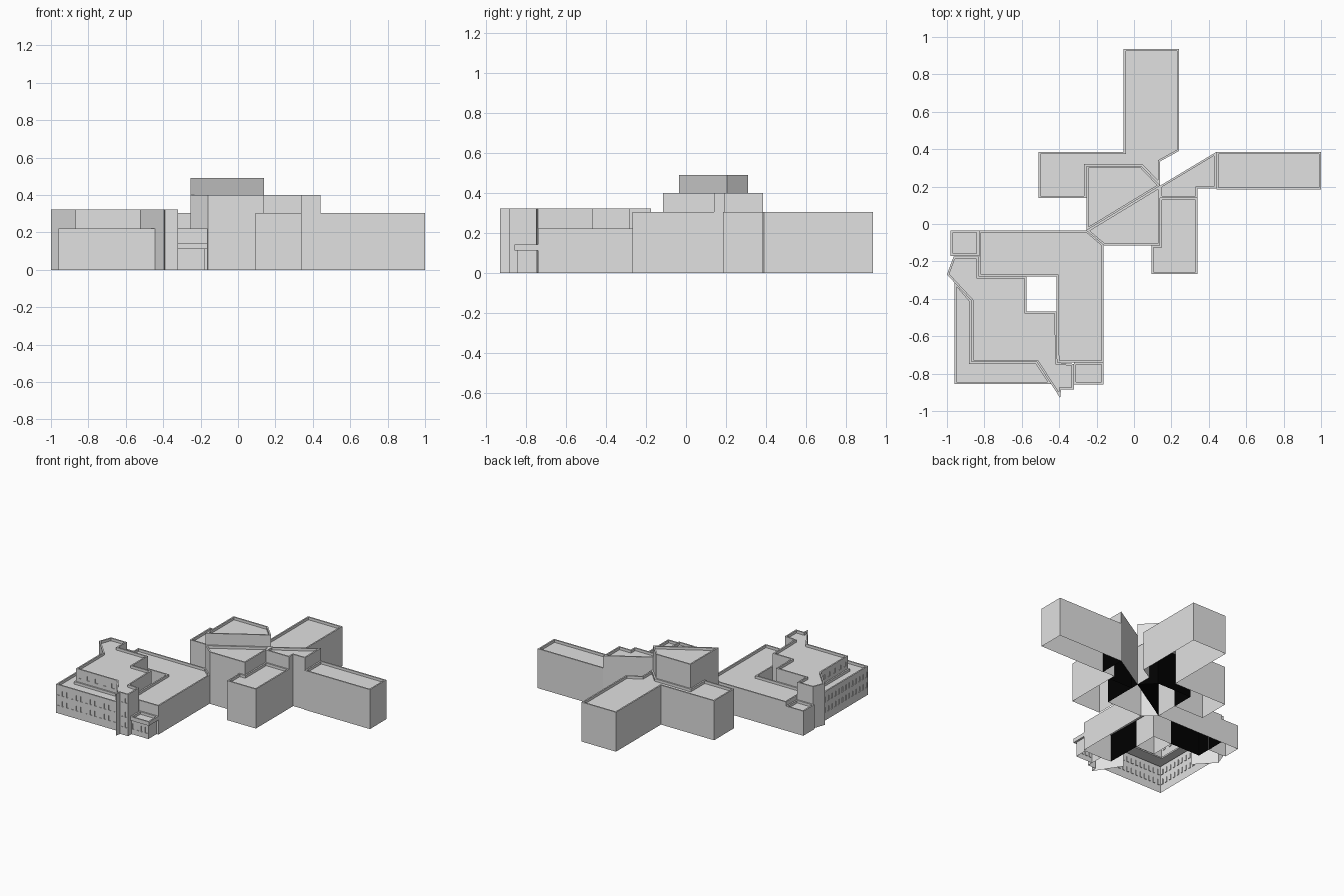
import bpy, bmesh
from mathutils import Vector

if "Cube" in bpy.data.objects:
    bpy.data.objects.remove(bpy.data.objects["Cube"])

stone = bpy.data.materials.new("light_grey")
stone.diffuse_color = (0.75, 0.75, 0.75, 1)
stone.use_nodes = True
stone.node_tree.nodes["Principled BSDF"].inputs["Base Color"].default_value = stone.diffuse_color
black = bpy.data.materials.new("black")
black.diffuse_color = (0.0, 0.0, 0.0, 1)
black.use_nodes = True
black.node_tree.nodes["Principled BSDF"].inputs["Base Color"].default_value = black.diffuse_color

RIM, DROP, REVEAL = 0.011, 0.02, 0.005


def cuts(total, spans):
    """Boundaries along one axis, with each span's two ends inserted."""
    edges = [0.0]
    for a, b in spans:
        edges += [a, b]
    return edges + [total]


def wall(bm, a, b, z0, z1, win, mat):
    """One wall; win = (columns, window width, [(sill, head), ...])."""
    a, b = Vector((*a, 0)), Vector((*b, 0))
    length, d = (b - a).length, (b - a).normalized()
    if win:
        n, w, rows = win
        pitch = length / n
        us = cuts(length, [(pitch * (i + .5) - w / 2, pitch * (i + .5) + w / 2) for i in range(n)])
        zs = [z0] + [v for r in rows for v in r] + [z1]
    else:
        us, zs = [0, length], [z0, z1]
    panes = []
    for i in range(len(us) - 1):
        for j in range(len(zs) - 1):
            pts = [(us[i], zs[j]), (us[i + 1], zs[j]), (us[i + 1], zs[j + 1]), (us[i], zs[j + 1])]
            f = bm.faces.new([bm.verts.new(a + d * u + Vector((0, 0, z))) for u, z in pts])
            f.material_index = mat
            if i % 2 and j % 2:
                panes.append(f)
    return panes


def block(name, outline, top, base=0.0, windows={}, raised={}, party=(), floor=False):
    """Counter-clockwise outline raised into walls with a sunken roof behind a parapet.
    raised: walls starting above a neighbour's roof; party: hidden black shared walls."""
    bm = bmesh.new()
    panes = []
    for i, p in enumerate(outline):
        panes += wall(bm, p, outline[(i + 1) % len(outline)], raised.get(i, base), top,
                      windows.get(i), int(i in party))
    roof = bm.faces.new([bm.verts.new((x, y, top)) for x, y in outline])
    if floor:
        bm.faces.new([bm.verts.new((x, y, base)) for x, y in reversed(outline)])
    bm.normal_update()
    # recessed windows
    if panes:
        bmesh.ops.inset_individual(bm, faces=panes, thickness=0, depth=-REVEAL)
    # parapet rim, then sunken roof
    bmesh.ops.inset_individual(bm, faces=[roof], thickness=RIM, depth=0, use_even_offset=True)
    bmesh.ops.inset_individual(bm, faces=[roof], thickness=0, depth=-DROP, use_even_offset=True)
    bmesh.ops.remove_doubles(bm, verts=bm.verts, dist=0.00005)
    me = bpy.data.meshes.new(name)
    bm.to_mesh(me)
    bm.free()
    me.materials.append(stone)
    if party:
        me.materials.append(black)
    ob = bpy.data.objects.new(name, me)
    bpy.context.collection.objects.link(ob)
    return ob


def rect(x0, x1, y0, y1):
    return [(x0, y0), (x1, y0), (x1, y1), (x0, y1)]


# North and west wings
block("north_west_wing", [(-.51, .14), (-.255, .14), (-.255, .31), (.04, .31), (.14, .205),
                          (.14, .335), (.24, .39), (.24, .935), (-.055, .935), (-.055, .385),
                          (-.51, .385)], .305, party=(1, 2, 3))
# Tall central hall
block("central_hall", [(-.255, -.035), (.14, .205), (.04, .31), (-.255, .31), (-.255, .14)], .49,
      raised={0: .399, 1: .304, 2: .304, 3: .304})
block("south_hall", [(-.255, -.035), (-.16, -.115), (.14, -.115), (.14, .14), (.14, .205)], .4,
      raised={2: .304, 3: .39}, party=(4,))
# Wedge joining hall to the east wing
block("east_link", [(.14, .14), (.34, .14), (.34, .19), (.44, .19), (.44, .385), (.14, .205)], .4,
      raised={0: .304, 3: .304}, party=(5,))
block("east_wing", rect(.44, 1.0, .185, .385), .305, party=(3,))
block("south_wing", [(.093, -.267), (.34, -.267), (.34, .14), (.14, .14), (.14, -.115),
                     (.093, -.115)], .305, party=(2, 3))

# South-west building: L-shaped range
block("courtyard_range", [(-.83, -.035), (-.83, -.175), (-.83, -.28), (-.575, -.28),
                          (-.415, -.28), (-.415, -.468), (-.41, -.74), (-.163, -.74),
                          (-.163, -.11), (-.25, -.035)], .222,
      raised={0: .189}, party=(1, 2, 5))
# Taller core with pointed corner towers
upper = [(.25, .285)]
tower_rows = [(.06, .10), (.14, .18), (.25, .285)]
block("upper_core", [(-.83, -.175), (-.965, -.175), (-1.0, -.27), (-.87, -.41), (-.87, -.737),
                     (-.52, -.737), (-.395, -.93), (-.39, -.885), (-.322, -.885), (-.322, -.748),
                     (-.41, -.74), (-.415, -.468), (-.575, -.468), (-.575, -.28), (-.83, -.28)],
      .322, raised={3: .2, 4: .2, 10: .221, 13: .221, 14: .221},
      windows={3: (5, .025, upper), 4: (5, .025, upper), 7: (2, .014, tower_rows)})
# Lower windowed offices along west and south
rows = [(.06, .10), (.14, .18)]
block("window_offices", [(-.96, -.305), (-.96, -.855), (-.44, -.855), (-.52, -.737),
                         (-.87, -.737), (-.87, -.41)], .222, raised={3: .2, 4: .2},
      windows={0: (13, .018, rows), 1: (13, .018, rows)})
# Small corner blocks
block("north_west_annex", rect(-.98, -.83, -.17, -.035), .19, party=(1,))
block("entrance", rect(-.322, -.178, -.842, -.745), .112,
      windows={0: (4, .018, [(.04, .085)])})
block("entrance_roof", rect(-.322, -.163, -.857, -.74), .142, base=.112, floor=True)
